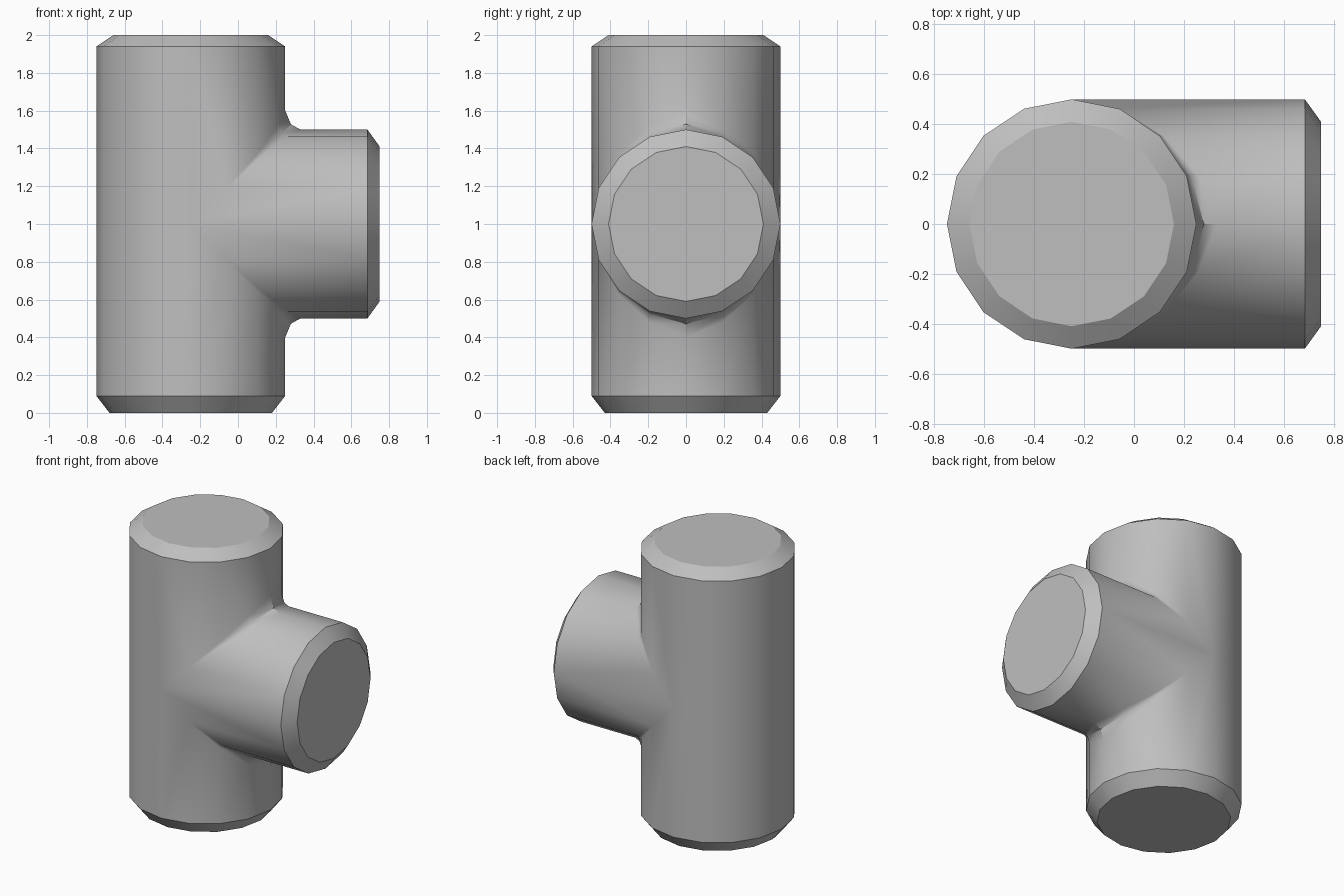
import bpy, bmesh
from math import cos, sin, pi, radians
from mathutils import Vector

cube = bpy.data.objects.get("Cube")
if cube:
    bpy.data.objects.remove(cube, do_unlink=True)

SIDES = 16
R = 0.5            # shared radius of the upright and the branch
AXIS_X = -0.25     # upright axis
MID_Z = 1.0        # branch axis height
FILLET = [0.1, 0.06, 0.02]   # fillet width fading away from the crotch

grey = bpy.data.materials.new("grey")
grey.use_nodes = True
colour = (0.52, 0.52, 0.52, 1)
grey.diffuse_color = colour
grey.node_tree.nodes["Principled BSDF"].inputs["Base Color"].default_value = colour

bm = bmesh.new()


def face(*points):
    bm.faces.new([bm.verts.new(p) for p in points])


def strips(a, b):
    """Skin two matching columns of points, skipping collapsed edges."""
    for i in range(len(a) - 1):
        quad = []
        for p in (a[i], b[i], b[i + 1], a[i + 1]):
            if all((p - q).length > 1e-5 for q in quad):
                quad.append(p)
        if len(quad) > 2:
            face(*quad)


def upright_column(k, s):
    """From the end cap to the seam, on the upper (s=1) or lower (s=-1) half."""
    t = 2 * pi * k / SIDES
    end_r, wall_z = (0.41, 0.94) if s > 0 else (0.43, 0.91)
    seam = R * max(cos(t), 0) + fillet_width(k)

    def at(r, dz):
        return Vector((AXIS_X + r * cos(t), r * sin(t), MID_Z + s * dz))
    return [at(end_r, 1), at(R, wall_z), at(R, seam)]


def fillet_width(k):
    return FILLET[abs(k)] if abs(k) < len(FILLET) else 0


def branch_column(k, s):
    """From the seam, over the fillet and along the branch to its end."""
    t = 2 * pi * k / SIDES
    x, y, z, w = AXIS_X + R * cos(t), R * sin(t), R * cos(t), fillet_width(k)

    def at(px, scale, dz):
        return Vector((px, y * scale, MID_Z + s * (z * scale + dz)))
    return [at(x, 1, w), at(x + 0.3 * w, 1, 0.28 * w), at(x + 0.8 * w, 1, 0),
            at(0.685, 1, 0), at(0.75, 0.82, 0)]


quarter = SIDES // 4
for s in (1, -1):
    # upright wall, chamfer and cap
    for k in range(-SIDES // 2, SIDES // 2):
        strips(upright_column(k, s), upright_column(k + 1, s))
    face(*[upright_column(k, s)[0] for k in range(SIDES)])
    # fillet and branch wall
    for k in range(-quarter, quarter):
        strips(branch_column(k, s), branch_column(k + 1, s))

# branch end cap
face(*[Vector((0.75, 0.41 * cos(2 * pi * k / SIDES), MID_Z + 0.41 * sin(2 * pi * k / SIDES)))
       for k in range(SIDES)])

bmesh.ops.remove_doubles(bm, verts=bm.verts, dist=1e-4)
bmesh.ops.recalc_face_normals(bm, faces=bm.faces)

mesh = bpy.data.meshes.new("pipe_tee")
bm.to_mesh(mesh)
bm.free()
mesh.materials.append(grey)
tee = bpy.data.objects.new("pipe_tee", mesh)
bpy.context.collection.objects.link(tee)

# smooth barrels, crisp chamfers
bpy.ops.object.select_all(action="DESELECT")
tee.select_set(True)
bpy.context.view_layer.objects.active = tee
bpy.ops.object.shade_smooth_by_angle(angle=radians(33))
